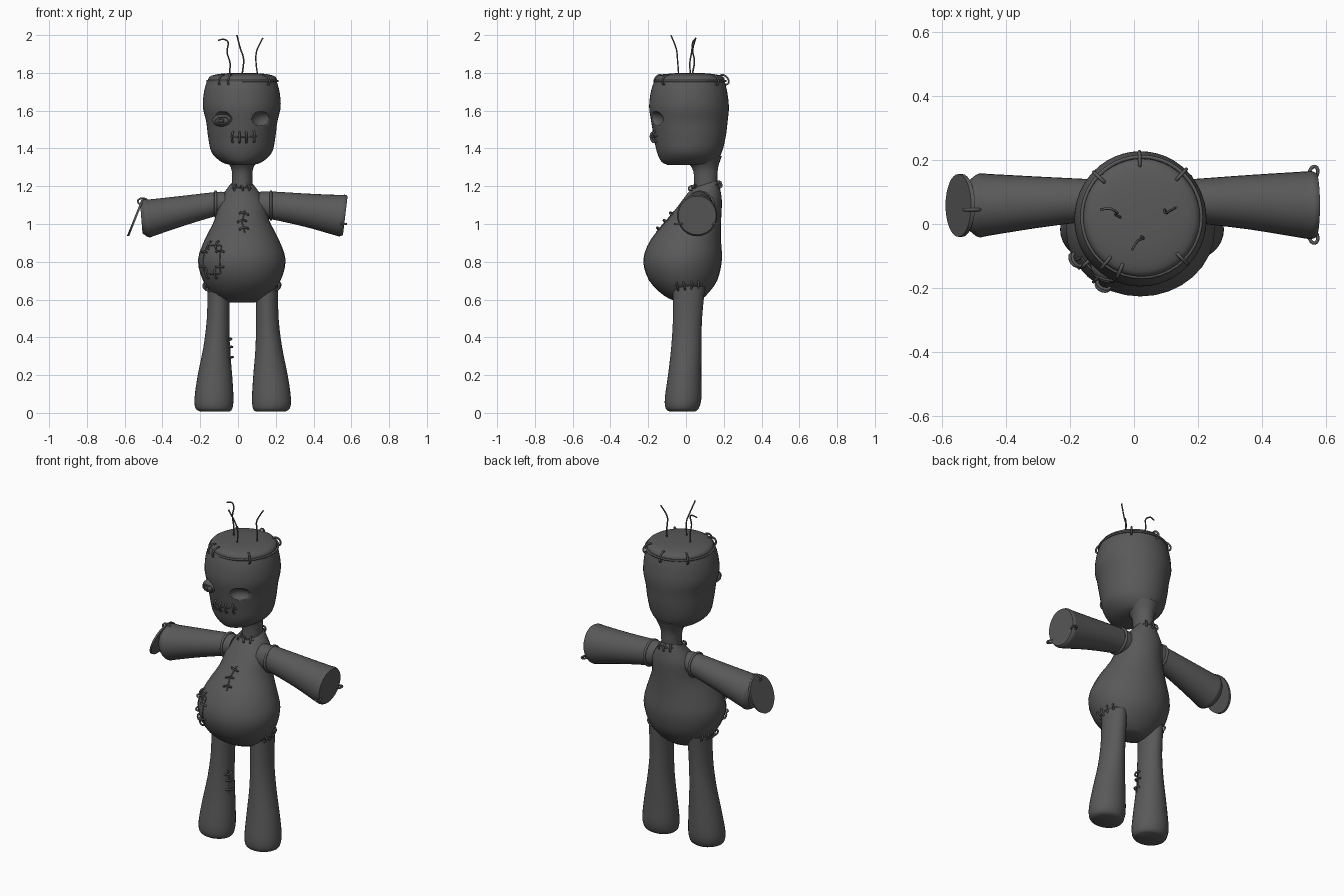
import bpy, bmesh, math
from mathutils import Vector, Matrix

if "Cube" in bpy.data.objects:
    bpy.data.objects.remove(bpy.data.objects["Cube"])

cloth = bpy.data.materials.new("charcoal cloth")
cloth.use_nodes = True
GREY = (0.1, 0.1, 0.1, 1)
cloth.diffuse_color = GREY
cloth.node_tree.nodes["Principled BSDF"].inputs["Base Color"].default_value = GREY


def add_mesh(name, bm, angle=40):
    bmesh.ops.recalc_face_normals(bm, faces=bm.faces)
    me = bpy.data.meshes.new(name)
    bm.to_mesh(me)
    bm.free()
    me.materials.append(cloth)
    ob = bpy.data.objects.new(name, me)
    bpy.context.collection.objects.link(ob)
    bpy.ops.object.select_all(action='DESELECT')
    ob.select_set(True)
    bpy.context.view_layer.objects.active = ob
    bpy.ops.object.shade_smooth_by_angle(angle=math.radians(angle))
    return ob


def smooth_rows(rows, steps):
    """Catmull-Rom interpolation between profile rows."""
    out = []
    for i in range(len(rows) - 1):
        a, b, c, d = (Vector(rows[max(0, min(len(rows) - 1, i + k))]) for k in (-1, 0, 1, 2))
        for s in range(steps):
            t = s / steps
            out.append(0.5 * (2 * b + (c - a) * t + (2 * a - 5 * b + 4 * c - d) * t * t
                              + (3 * b - a - 3 * c + d) * t ** 3))
    return out + [Vector(rows[-1])]


def loft(name, rows, axis='z', sides=32, steps=3):
    """Rows: position along axis, two centre values, two radii, tilt of the ring."""
    bm = bmesh.new()
    rings = []
    for t, a, b, ra, rb, tilt in smooth_rows(rows, steps):
        ring = []
        for k in range(sides):
            u, v = ra * math.cos(math.tau * k / sides), rb * math.sin(math.tau * k / sides)
            co = (a + u, b + v, t + tilt * v)
            ring.append(bm.verts.new(co if axis == 'z' else (co[2], co[0], co[1])))
        rings.append(ring)
    for lo, hi in zip(rings, rings[1:]):
        for k in range(sides):
            j = (k + 1) % sides
            bm.faces.new((lo[k], lo[j], hi[j], hi[k]))
    bm.faces.new(rings[0])
    bm.faces.new(rings[-1])
    return add_mesh(name, bm)


def tube(name, pts, r, closed=False):
    cu = bpy.data.curves.new(name, 'CURVE')
    cu.dimensions = '3D'
    cu.bevel_depth, cu.bevel_resolution = r, 1
    cu.use_fill_caps = True
    sp = cu.splines.new('POLY')
    sp.points.add(len(pts) - 1)
    for p, co in zip(sp.points, pts):
        p.co = (*co, 1)
    sp.use_cyclic_u = closed
    cu.materials.append(cloth)
    ob = bpy.data.objects.new(name, cu)
    bpy.context.collection.objects.link(ob)


def stitch(name, p, n, across, size=0.022):
    """Oval thread loop through the surface at p, running in the across direction."""
    n = n.normalized()
    d = (across - n * across.dot(n)).normalized()
    side = d.cross(n)
    loop = [p + d * size * math.cos(math.tau * k / 14) + n * size * 0.65 * math.sin(math.tau * k / 14)
            for k in range(14)]
    tube(name, loop, 0.0055, True)


def seam(name, target, pts, count, size=0.022, line=True):
    """Thread line snapped to the target, crossed by evenly spaced stitches."""
    pts = [Vector(p) for p in pts]
    bpy.context.view_layer.update()

    def at(f):
        f *= len(pts) - 1
        i = min(int(f), len(pts) - 2)
        ok, loc, nor, _ = target.closest_point_on_mesh(pts[i].lerp(pts[i + 1], f - i))
        return loc, nor, pts[i + 1] - pts[i]

    if line:
        tube(name + "_thread", [at(k / 16)[0] for k in range(17)], 0.004)
    for k in range(count):
        loc, nor, along = at((k + 0.5) / count)
        stitch(f"{name}_stitch_{k + 1}", loc, nor, nor.cross(along), size)


# Torso, neck and head
torso = loft("torso", [
    (0.585, 0.02, 0.01, 0.07, 0.05, 0), (0.62, 0.02, -0.005, 0.145, 0.11, 0),
    (0.70, 0.02, -0.015, 0.205, 0.18, 0), (0.81, 0.02, -0.018, 0.232, 0.208, 0),
    (0.92, 0.02, 0.0, 0.195, 0.185, 0), (1.02, 0.02, 0.043, 0.145, 0.143, 0),
    (1.11, 0.02, 0.075, 0.127, 0.115, 0.1), (1.17, 0.02, 0.09, 0.09, 0.09, 0.2),
    (1.21, 0.02, 0.1, 0.058, 0.07, 0.3)])
loft("neck", [(1.16, 0.02, 0.1, 0.056, 0.06, 0), (1.24, 0.022, 0.105, 0.054, 0.062, 0),
              (1.30, 0.022, 0.1, 0.06, 0.07, 0), (1.36, 0.022, 0.08, 0.1, 0.11, 0)])
head = loft("head", [
    (1.312, 0.02, 0.015, 0.06, 0.11, 0), (1.33, 0.02, 0.015, 0.11, 0.145, 0),
    (1.38, 0.02, 0.018, 0.16, 0.172, 0), (1.46, 0.02, 0.02, 0.178, 0.19, 0),
    (1.54, 0.02, 0.018, 0.188, 0.202, 0), (1.62, 0.02, 0.016, 0.206, 0.211, 0),
    (1.70, 0.02, 0.016, 0.2, 0.202, 0), (1.755, 0.02, 0.018, 0.185, 0.187, 0)], sides=48, steps=4)

# Eye sockets cut under the brow
for side in (-1, 1):
    bm = bmesh.new()
    bmesh.ops.create_uvsphere(bm, u_segments=32, v_segments=16, radius=1,
                              matrix=Matrix.Translation((0.02 + side * 0.115, -0.175, 1.555))
                              @ Matrix.Rotation(side * 0.5, 4, 'Z')
                              @ Matrix.Diagonal((0.068, 0.05, 0.044, 1)))
    cutter = add_mesh("socket_cutter", bm)
    mod = head.modifiers.new("socket", 'BOOLEAN')
    mod.object, mod.operation, mod.solver = cutter, 'DIFFERENCE', 'EXACT'
    bpy.context.view_layer.objects.active = head
    bpy.ops.object.modifier_apply(modifier=mod.name)
    bpy.data.objects.remove(cutter)

# Right eye with lid rim and pupil ring
eye = Vector((-0.082, -0.135, 1.548))
bm = bmesh.new()
bmesh.ops.create_uvsphere(bm, u_segments=24, v_segments=12, radius=1,
                          matrix=Matrix.Translation(eye) @ Matrix.Rotation(-0.5, 4, 'Z')
                          @ Matrix.Diagonal((0.056, 0.045, 0.033, 1)))
eyeball = add_mesh("right_eye", bm)
bpy.context.view_layer.update()
for name, rx, rz in (("eye_lid_rim", 0.052, 0.03), ("pupil_ring", 0.016, 0.014)):
    ring = [eye + Vector((rx * math.cos(math.tau * k / 20) - 0.012, -0.05,
                          rz * math.sin(math.tau * k / 20))) for k in range(20)]
    tube(name, [eyeball.closest_point_on_mesh(p)[1] for p in ring], 0.004, True)

# Sewn skull cap
loft("skull_cap", [(1.745, 0.024, 0.02, 0.178, 0.18, 0), (1.765, 0.024, 0.02, 0.182, 0.184, 0),
                   (1.785, 0.024, 0.02, 0.165, 0.167, 0), (1.797, 0.024, 0.02, 0.1, 0.1, 0),
                   (1.8, 0.024, 0.02, 0.01, 0.01, 0)], sides=48)
rim = [Vector((0.024 + 0.186 * math.cos(math.tau * k / 40),
               0.022 + 0.188 * math.sin(math.tau * k / 40), 1.757)) for k in range(40)]
tube("cap_seam", rim, 0.006, True)
for i, deg in enumerate((47, 92, 137, 232, 248, 314)):
    out = Vector((math.cos(math.radians(deg)), math.sin(math.radians(deg)), 0))
    p = Vector((0.024, 0.022, 1.764)) + out * 0.18
    stitch(f"cap_stitch_{i + 1}", p, out + Vector((0, 0, 0.9)), Vector((0, 0, -1)) + out, 0.03)

# Loose hairs
for i, pts in enumerate((
        [(-0.047, 0.025, 1.78), (-0.042, 0.02, 1.85), (-0.058, 0.03, 1.91), (-0.052, 0.035, 1.96),
         (-0.075, 0.048, 1.978), (-0.105, 0.045, 1.972)],
        [(0.02, -0.038, 1.78), (0.03, -0.045, 1.87), (0.012, -0.052, 1.93), (-0.006, -0.08, 2.0)],
        [(0.105, 0.03, 1.78), (0.095, 0.045, 1.86), (0.1, 0.035, 1.92), (0.132, 0.052, 1.985)])):
    tube(f"hair_{i + 1}", smooth_rows(pts, 4), 0.004)

# Arms, with the right hand end hanging open as a flap
right_arm = loft("right_arm", [
    (-0.07, 0.075, 1.11, 0.06, 0.06, 0), (-0.12, 0.075, 1.105, 0.064, 0.064, 0),
    (-0.3, 0.068, 1.068, 0.08, 0.08, -0.06), (-0.45, 0.06, 1.035, 0.096, 0.096, -0.12),
    (-0.485, 0.058, 1.03, 0.099, 0.1, -0.13), (-0.512, 0.058, 1.03, 0.08, 0.08, -0.08)], 'x')
left_arm = loft("left_arm", [
    (0.11, 0.072, 1.1, 0.064, 0.07, 0), (0.18, 0.072, 1.098, 0.068, 0.074, 0),
    (0.36, 0.068, 1.073, 0.085, 0.088, 0.05), (0.52, 0.06, 1.048, 0.103, 0.106, 0.12),
    (0.553, 0.059, 1.045, 0.106, 0.11, 0.12), (0.568, 0.059, 1.045, 0.1, 0.102, 0.12)], 'x')
flap = loft("hand_flap", [(-0.548, 0.058, 1.037, 0.098, 0.1, 0.4), (-0.536, 0.058, 1.037, 0.098, 0.1, 0.4)],
            'x', steps=1)
stitch("flap_stitch", Vector((-0.505, 0.045, 1.12)), Vector((0, 0, 1)), Vector((1, 0, 0)), 0.026)
for i, y in enumerate((-0.04, 0.16)):
    stitch(f"hand_stitch_{i + 1}", Vector((0.56, y, 1.0)), Vector((0.8, 0.1 - y * 2, 0)) * (1, -1)[0],
           Vector((0.5, y * 9, 0)), 0.02)
for name, x, z, r in (("right_shoulder", -0.118, 1.105, 0.066), ("left_shoulder", 0.175, 1.098, 0.072)):
    tube(name + "_seam", [Vector((x, 0.074 + r * math.cos(math.tau * k / 28),
                                  z + r * math.sin(math.tau * k / 28))) for k in range(28)], 0.008, True)

# Legs, the left one mirrored about the body's middle
LEG = [(0.008, 0.148, -0.02, 0.08, 0.07, 0), (0.025, 0.152, -0.02, 0.098, 0.088, 0),
       (0.08, 0.152, -0.015, 0.103, 0.097, 0), (0.2, 0.147, -0.007, 0.091, 0.088, 0),
       (0.35, 0.138, 0.002, 0.07, 0.08, 0), (0.5, 0.13, 0.008, 0.06, 0.077, 0),
       (0.67, 0.128, 0.016, 0.058, 0.085, 0)]
legs = {}
for side, name in ((-1, "right"), (1, "left")):
    legs[name] = loft(name + "_leg", [(r[0], 0.025 + side * r[1], *r[2:]) for r in LEG])
    hip = 0.027 + side * 0.19
    seam(name + "_hip", torso, [(hip, -0.07, 0.655), (hip + side * 0.02, 0.015, 0.66),
                                (hip, 0.1, 0.655)], 4)

# Sewn details
seam("mouth", head, [(-0.055, -0.2, 1.455), (0.025, -0.22, 1.45), (0.125, -0.2, 1.455)], 4, 0.028)
seam("chest", torso, [(0.04, -0.1, 1.1), (0.025, -0.15, 1.05), (0.04, -0.2, 0.99)], 3)
seam("throat", torso, [(-0.03, 0.05, 1.19), (0.02, 0.03, 1.19), (0.07, 0.05, 1.19)], 3, 0.018)
seam("nape", torso, [(-0.03, 0.16, 1.21), (0.02, 0.18, 1.21), (0.07, 0.16, 1.21)], 3, 0.018)
seam("shin", legs["right"], [(-0.04, -0.03, 0.41), (-0.03, -0.02, 0.35), (-0.02, -0.03, 0.27)], 3)
corners = [(-0.19, -0.12, 0.9), (-0.1, -0.2, 0.9), (-0.1, -0.2, 0.73), (-0.2, -0.12, 0.73)]
for i, edge in enumerate(("top", "inner", "bottom", "outer")):
    seam("patch_" + edge, torso, [corners[i], corners[(i + 1) % 4]], 2)
